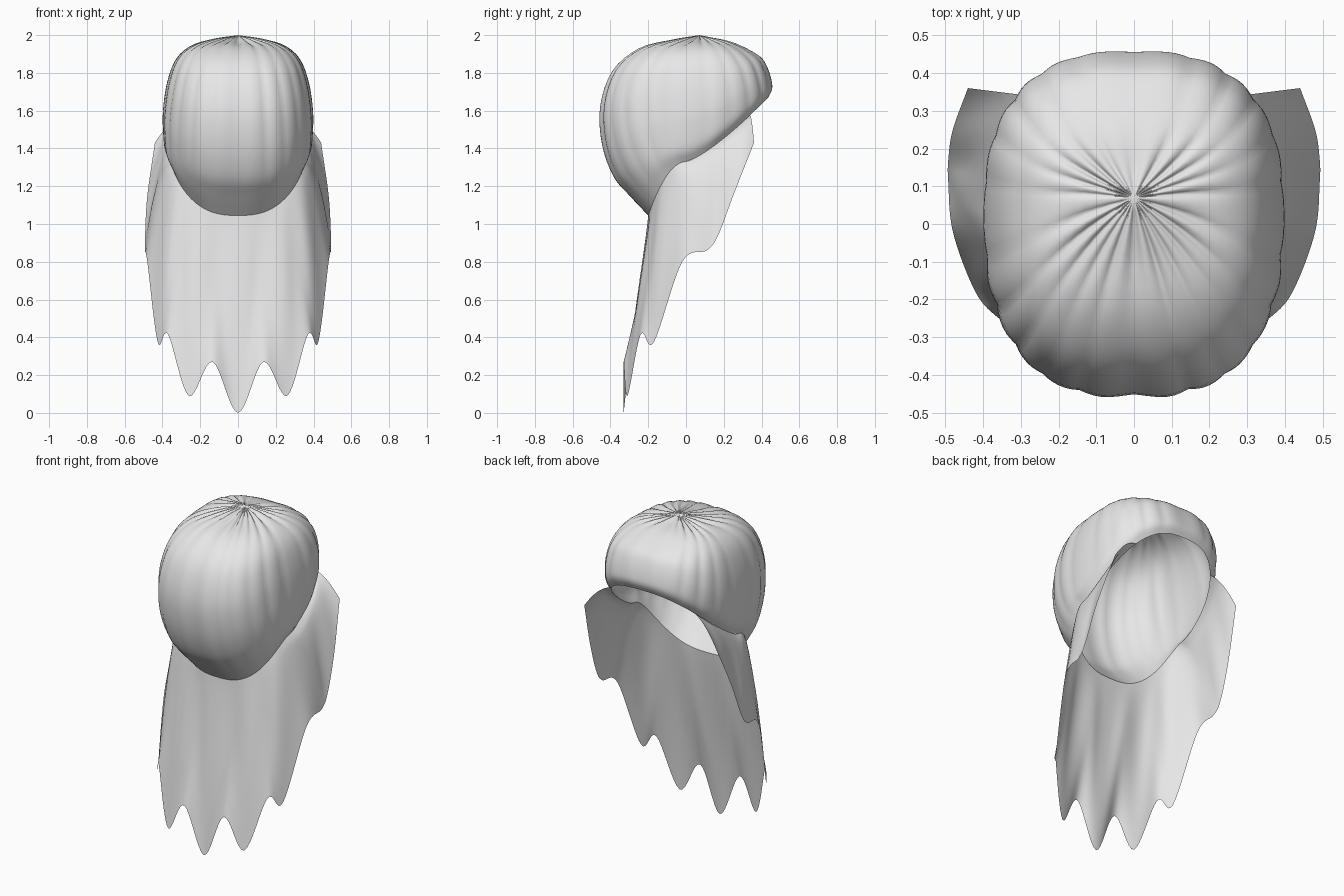
import bpy
import bmesh
import math
from mathutils import Vector

cube = bpy.data.objects.get("Cube")
if cube:
    bpy.data.objects.remove(cube, do_unlink=True)

PLEATS = 22
LAST_ANGLE = math.radians(136)

# Meridian profiles of the cap, crown to rim
FRONT = [(0, y, z) for y, z in (
    (.07, 2), (-.08, 1.975), (-.25, 1.93), (-.39, 1.81), (-.455, 1.62),
    (-.445, 1.42), (-.385, 1.25), (-.3, 1.15), (-.2, 1.045))]
SIDE = [(0, .07, 2), (.13, .06, 1.98), (.25, .04, 1.94), (.33, .03, 1.865),
        (.375, .02, 1.74), (.395, .02, 1.6), (.395, .01, 1.49),
        (.385, 0, 1.39), (.355, 0, 1.33)]
BACK = [(0, y, z) for y, z in (
    (.07, 2), (.15, 1.985), (.24, 1.965), (.33, 1.925), (.4, 1.88),
    (.435, 1.82), (.455, 1.75), (.455, 1.71), (.435, 1.67))]

# Lower edge of the hanging sheet, centre to side: tips and notches alternate
HEM = [(0, -.33, 0), (.135, -.33, .27), (.26, -.31, .09), (.37, -.24, .415),
       (.425, -.17, .375), (.48, -.02, .8), (.492, .11, .86),
       (.492, .17, .94), (.48, .25, 1.15), (.44, .36, 1.43)]


def spline(points, t):
    """Smooth curve through the points, t counted in points."""
    p = [Vector(q) for q in points]
    i = min(int(t), len(p) - 2)
    f = t - i
    b, c = p[i], p[i + 1]
    a = p[i - 1] if i > 0 else b * 2 - c
    d = p[i + 2] if i + 2 < len(p) else c * 2 - b
    return (b * 2 + (c - a) * f + (a * 2 - b * 5 + c * 4 - d) * f ** 2
            + (b * 3 - a - c * 3 + d) * f ** 3) / 2


def rounded(value):
    """Squares off the circle a little."""
    return math.copysign(abs(value) ** .76, value)


def cap_point(angle, front, side, back):
    """Point on a ring that dips at the front and rises at the back."""
    c, s = rounded(math.cos(angle)), rounded(math.sin(angle))
    end, power = (front, 2) if c > 0 else (back, 1.3)
    c = abs(c)
    return Vector((side.x * s, side.y + (end.y - side.y) * c,
                   side.z + (end.z - side.z) * c ** power))


def add_grid(name, rows, material):
    """Smooth surface through rows of points."""
    bm = bmesh.new()
    grid = [[bm.verts.new(p) for p in row] for row in rows]
    for r, s in zip(grid, grid[1:]):
        for i in range(len(r) - 1):
            bm.faces.new((r[i], s[i], s[i + 1], r[i + 1]))
    bmesh.ops.remove_doubles(bm, verts=bm.verts[:], dist=.0001)
    for face in bm.faces:
        face.smooth = True
    mesh = bpy.data.meshes.new(name)
    bm.to_mesh(mesh)
    bm.free()
    mesh.materials.append(material)
    obj = bpy.data.objects.new(name, mesh)
    bpy.context.collection.objects.link(obj)


grey = bpy.data.materials.new("light_grey")
grey.use_nodes = True
grey.diffuse_color = (.8, .8, .8, 1)
grey.node_tree.nodes["Principled BSDF"].inputs["Base Color"].default_value = (.8, .8, .8, 1)

# Pleated cap, gathered at the crown
cap_rows = []
segments = PLEATS * 6
spans = len(SIDE) - 1
for j in range(spans * 4 + 1):
    t = j / 4
    profiles = [spline(p, t) for p in (FRONT, SIDE, BACK)]
    fade = math.sin(math.pi * t / spans)
    crown = max(0, 1 - abs(t - 1) / 1.5) if t > 0 else 0
    row = []
    for i in range(segments + 1):
        angle = math.tau * (i % segments) / segments
        p = cap_point(angle, *profiles)
        valley = 1 - abs(math.sin(PLEATS * angle / 2))
        valley *= .75 + .25 * math.sin(angle * 5 + 1)
        swell = 1 + (.006 - .024 * valley) * fade
        p.x *= swell
        p.y *= swell
        p.z -= .02 * valley * crown
        row.append(p)
    cap_rows.append(row)
add_grid("pleated_cap", cap_rows, grey)

# Hanging sheet with a ragged hem, from the cap rim down
rim = [Vector(p[-1]) for p in (FRONT, SIDE, BACK)]
count = len(HEM) - 1
full_hem = [(-x, y, z) for x, y, z in reversed(HEM[1:])] + HEM
sheet_rows = []
for j in range(25):
    v = j / 24
    row = []
    for i in range(count * 16 + 1):
        u = i / 8 - count
        top = cap_point(LAST_ANGLE * u / count, *rim)
        hem = spline(full_hem, u + count)
        flare = v ** (1.25 - .7 * min(abs(u) / 6, 1))
        p = top.lerp(hem, flare)
        p.z = top.z + (hem.z - top.z) * v
        # Soft folds running into the tips
        fold = .016 * math.cos(math.pi * u) * math.sin(math.pi * v)
        fold *= max(0, 1 - abs(u) / count)
        out = Vector((p.x, p.y, 0)).normalized()
        row.append(p + out * fold)
    sheet_rows.append(row)
add_grid("hanging_sheet", sheet_rows, grey)
